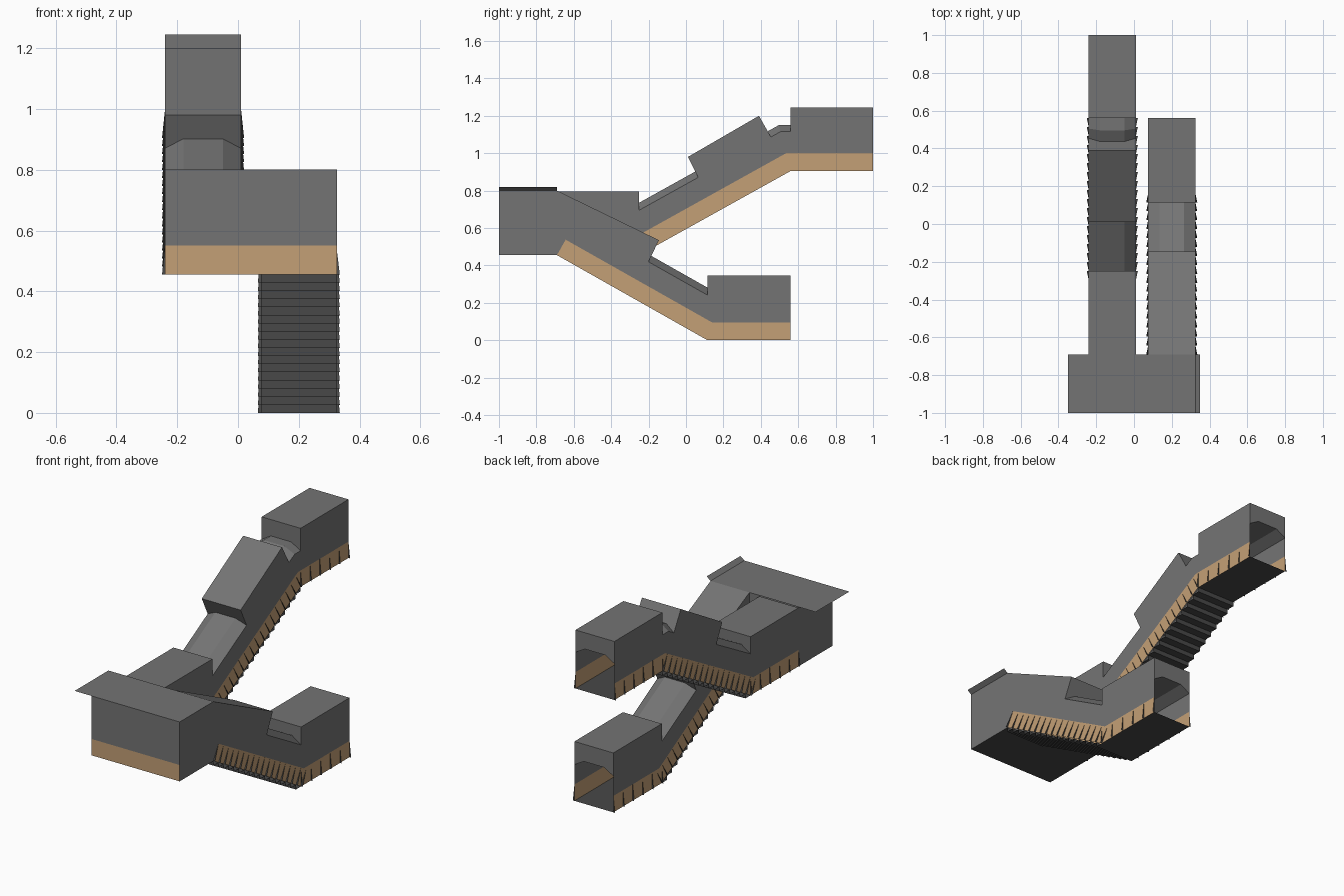
import bpy, bmesh
from mathutils import Vector

old = bpy.data.objects.get("Cube")
if old:
    bpy.data.objects.remove(old)


def material(name, rgb):
    m = bpy.data.materials.new(name)
    m.use_nodes = True
    m.diffuse_color = (*rgb, 1)
    m.node_tree.nodes["Principled BSDF"].inputs["Base Color"].default_value = (*rgb, 1)
    return m


GREY = material("concrete grey", (0.175, 0.175, 0.175))
TAN = material("tan tile", (0.55, 0.35, 0.18))
DARK = material("dark floor", (0.065, 0.065, 0.065))

W = 0.125              # half width of a passage
UPPER_X, LOWER_X = -0.115, 0.2
TILE, SPRING, CROWN = 0.095, 0.21, 0.245
STEPS = 17
LEAN = 0.262           # mitre lean where the floor bends


def build(name, polygons, mats):
    """Object from (material index, corner list) polygons."""
    bm = bmesh.new()
    for index, corners in polygons:
        face = bm.faces.new([bm.verts.new(c) for c in corners])
        face.material_index = index
    bmesh.ops.remove_doubles(bm, verts=bm.verts, dist=0.0005)
    bmesh.ops.recalc_face_normals(bm, faces=bm.faces)
    mesh = bpy.data.meshes.new(name)
    bm.to_mesh(mesh)
    bm.free()
    for m in mats:
        mesh.materials.append(m)
    obj = bpy.data.objects.new(name, mesh)
    bpy.context.collection.objects.link(obj)
    return obj


def bridge(a, b, index=0):
    return [(index, (a[i], a[i + 1], b[i + 1], b[i])) for i in range(len(a) - 1)]


def tunnel(name, x, stations, plain_from=99):
    """Walls and faceted vault swept along the floor line."""
    section = [(-W, 0), (-W, TILE), (-W, SPRING), (-0.065, CROWN),
               (0.065, CROWN), (W, SPRING), (W, TILE), (W, 0)]
    rings = [[(x + u, y + ny * h, z + nz * h) for u, h in section]
             for y, z, ny, nz in stations]
    polygons = []
    for k in range(len(rings) - 1):
        strip = bridge(rings[k], rings[k + 1])
        for i, (_, corners) in enumerate(strip):
            tiled = i in (0, len(strip) - 1) and k < plain_from
            polygons.append((1 if tiled else 0, corners))
    build(name, polygons, [GREY, TAN])


def hood(name, x, low_a, high_a, low_b, high_b):
    """Raised roof casing with an arched underside at both ends."""
    def ring(low, high):
        low, high = Vector(low), Vector(high)
        crown = low + (high - low).normalized() * (CROWN - SPRING)
        outline = [(-W, low), (-W, high), (W, high), (W, low),
                   (0.065, crown), (-0.065, crown)]
        return [(x + u, p.x, p.y) for u, p in outline]
    a, b = ring(low_a, high_a), ring(low_b, high_b)
    polygons = bridge(a[:4], b[:4])
    for r in (a, b):
        # lintel in three convex pieces around the arch
        polygons += [(0, (r[0], r[1], r[5])), (0, (r[1], r[2], r[4], r[5])),
                     (0, (r[2], r[3], r[4]))]
    build(name, polygons, [GREY])


def floor(name, x, y0, y1, z):
    build(name, [(0, ((x - W, y0, z), (x + W, y0, z), (x + W, y1, z), (x - W, y1, z)))], [DARK])


def stairs(name, x, start, end):
    """Folded sheet of treads and risers."""
    dy, dz = (end[0] - start[0]) / STEPS, (end[1] - start[1]) / STEPS
    line = [start]
    for i in range(STEPS):
        y, z = line[-1]
        line += [(y + dy, z), (y + dy, z + dz)]
    build(name, bridge([(x - W, y, z) for y, z in line],
                       [(x + W, y, z) for y, z in line]), [DARK])


def fins(name, x, start, end, count):
    """Thin triangular ribs between the tile panels."""
    a, b = Vector(start), Vector(end)
    d = (b - a).normalized()
    n = Vector((-d.y, d.x)) if d.x > 0 else Vector((d.y, -d.x))
    polygons = []
    for i in range(count + 1):
        p = a.lerp(b, i / count)
        q = p + n * TILE
        for s in (-1, 1):
            polygons.append((0, ((x + s * W, p.x, p.y), (x + s * (W + 0.01), p.x, p.y),
                                 (x + s * W, q.x, q.y))))
    build(name, polygons, [DARK])


# Upper flight
tunnel("upper_passage", UPPER_X, [(-0.69, 0.455, 0, 1), (-0.25, 0.455, -LEAN, 1),
                                  (0.56, 0.905, -LEAN, 1), (1, 0.905, 0, 1)])
hood("upper_entry_roof", UPPER_X, (-0.69, 0.665), (-0.69, 0.795), (-0.25, 0.665), (-0.25, 0.795))
hood("upper_slope_roof", UPPER_X, (0.07, 0.86), (0.01, 0.98), (0.455, 1.085), (0.39, 1.2))
hood("upper_exit_roof", UPPER_X, (0.56, 1.115), (0.56, 1.245), (1, 1.115), (1, 1.245))
floor("upper_entry_floor", UPPER_X, -0.69, -0.25, 0.455)
floor("upper_exit_floor", UPPER_X, 0.56, 1, 0.905)
stairs("upper_stairs", UPPER_X, (-0.25, 0.455), (0.56, 0.905))
fins("upper_entry_ribs", UPPER_X, (-0.69, 0.455), (-0.25, 0.455), 5)
fins("upper_slope_ribs", UPPER_X, (-0.25, 0.455), (0.56, 0.905), STEPS)
fins("upper_exit_ribs", UPPER_X, (0.56, 0.905), (1, 0.905), 5)

# Lower flight
tunnel("lower_passage", LOWER_X, [(0.56, 0, 0, 1), (0.115, 0, LEAN, 1),
                                  (-0.69, 0.455, 0.49, 0.87), (-0.69, 0.455, 0, 1)], 2)
hood("lower_exit_roof", LOWER_X, (0.56, 0.21), (0.56, 0.345), (0.115, 0.21), (0.115, 0.345))
hood("lower_slope_roof", LOWER_X, (-0.205, 0.41), (-0.145, 0.535), (-0.69, 0.665), (-0.69, 0.8))
floor("lower_exit_floor", LOWER_X, 0.115, 0.56, 0)
stairs("lower_stairs", LOWER_X, (0.115, 0), (-0.69, 0.455))
fins("lower_slope_ribs", LOWER_X, (0.115, 0), (-0.69, 0.455), STEPS)
fins("lower_exit_ribs", LOWER_X, (0.115, 0), (0.56, 0), 5)

# Landing room joining both flights
L, R = UPPER_X - W, LOWER_X + W
F, B = -1.0, -0.69
Z0, Z1, Z2 = 0.455, 0.55, 0.8


def wall(x0, y0, x1, y1, z0, z1):
    return ((x0, y0, z0), (x1, y1, z0), (x1, y1, z1), (x0, y0, z1))


build("landing_room", [
    (1, wall(L, F, R, F, Z0, Z1)),
    (0, wall(L, F, R, F, Z1, Z2)),
    (0, wall(L, F, L, B, Z0, Z2)),
    (0, wall(R, F, R, B, Z0, Z2)),
    (0, wall(UPPER_X + W, B, LOWER_X - W, B, Z0, Z2)),
    (0, ((L, F, Z2), (R, F, Z2), (R, B, Z2), (L, B, Z2))),
    (2, ((L, F, Z0), (R, F, Z0), (R, B, Z0), (L, B, Z0))),
], [GREY, TAN, DARK])

# Roof flaps at both sides of the landing
for name, x0, x1, z1 in (("right_roof_flap", L, -0.35, Z2), ("left_roof_flap", R, 0.35, 0.82)):
    build(name, [(0, ((x0, F, Z2), (x1, F, z1), (x1, B, z1), (x0, B, Z2)))], [GREY])
